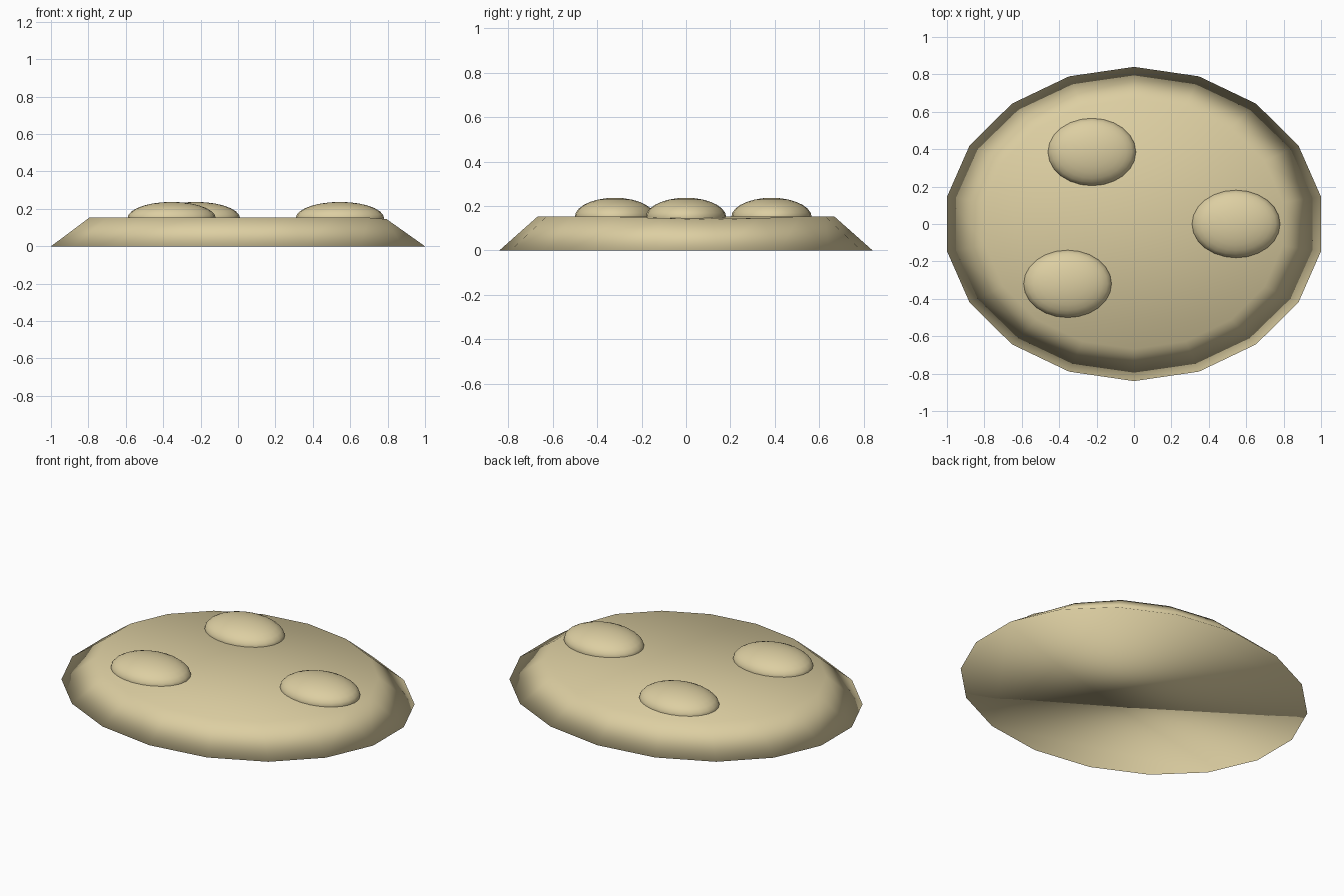
import bpy, bmesh, math

if "Cube" in bpy.data.objects:
    bpy.data.objects.remove(bpy.data.objects["Cube"])

# Single tan material
tan = bpy.data.materials.new("pale_tan")
tan.diffuse_color = (0.72, 0.62, 0.36, 1)
tan.use_nodes = True
tan.node_tree.nodes["Principled BSDF"].inputs["Base Color"].default_value = tan.diffuse_color


def finish(bm, name):
    bmesh.ops.recalc_face_normals(bm, faces=bm.faces)
    for f in bm.faces:
        f.smooth = True
    mesh = bpy.data.meshes.new(name)
    bm.to_mesh(mesh)
    bm.free()
    mesh.materials.append(tan)
    obj = bpy.data.objects.new(name, mesh)
    bpy.context.collection.objects.link(obj)
    return obj


# Oval base: eighteen-sided tapered disc with a slight sag in the right rim
SIDES, RX, RY = 18, 1.015, 0.84
bm = bmesh.new()
lower, upper = [], []
for i in range(SIDES):
    deg = 10 + i * 360 / SIDES
    a = math.radians(deg)
    x, y = RX * math.cos(a), RY * math.sin(a)
    off = abs((deg - 10 + 180) % 360 - 180)
    sag = 0.016 * max(0, 1 - off / 40)
    lower.append(bm.verts.new((x, y, 0)))
    upper.append(bm.verts.new((x * 0.795, y * 0.795, 0.153 - sag)))
bm.faces.new(lower[::-1])
bm.faces.new(upper)
for i in range(SIDES):
    j = (i + 1) % SIDES
    bm.faces.new((lower[i], lower[j], upper[j], upper[i]))
finish(bm, "oval_base")

# Three flattened domes resting in the top
for k, (x, y) in enumerate([(-0.225, 0.385), (0.545, 0.0), (-0.355, -0.32)]):
    bm = bmesh.new()
    bmesh.ops.create_uvsphere(bm, u_segments=24, v_segments=14, radius=1)
    bmesh.ops.scale(bm, vec=(0.236, 0.181, 0.087), verts=bm.verts)
    dome = finish(bm, f"dome_{k + 1}")
    dome.location = (x, y, 0.15)
